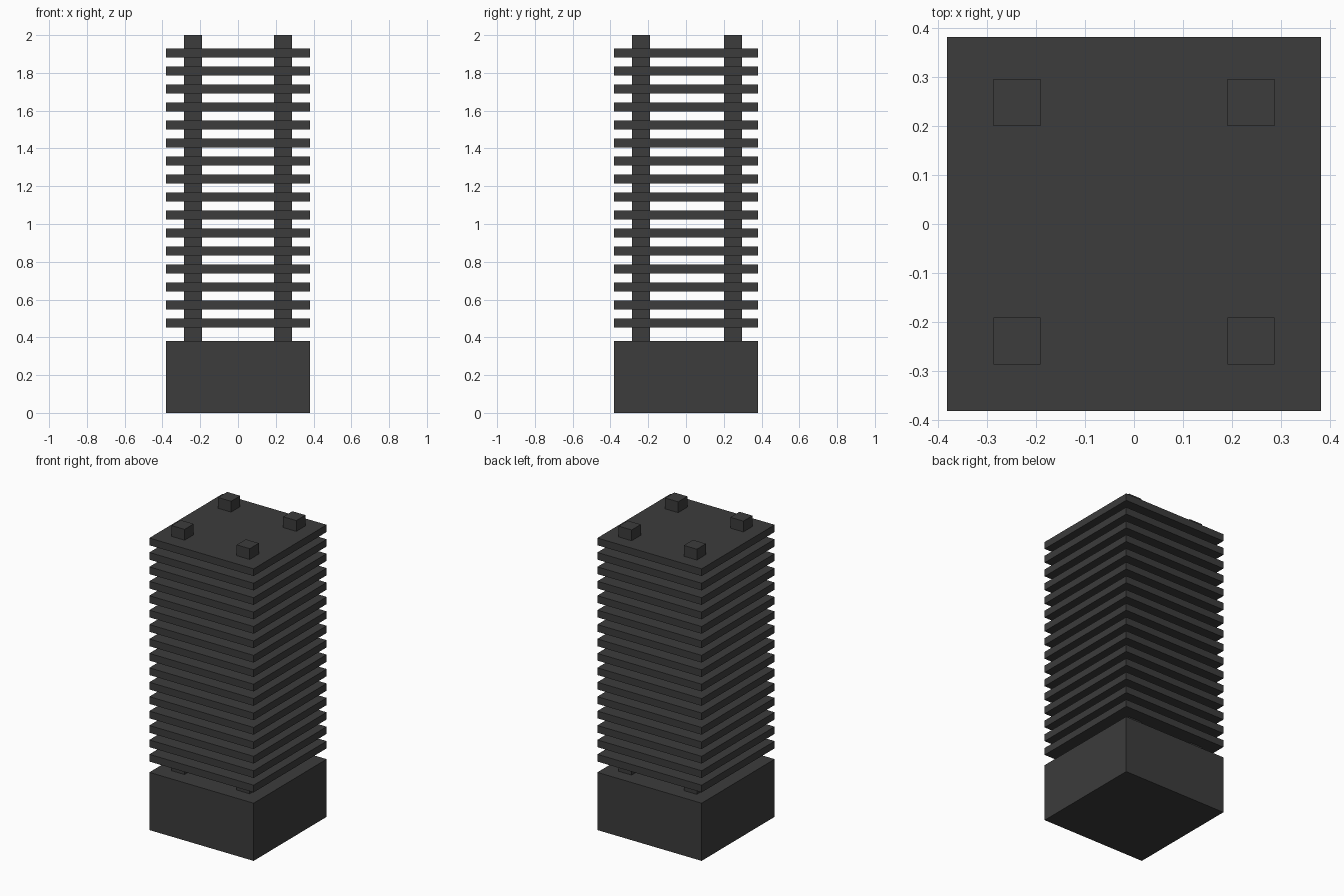
import bpy

if "Cube" in bpy.data.objects:
    bpy.data.objects.remove(bpy.data.objects["Cube"])

U = 2 / 42  # module: the model is 42 modules tall

dark = bpy.data.materials.new("dark_grey")
dark.diffuse_color = (0.045, 0.045, 0.045, 1)
dark.use_nodes = True
dark.node_tree.nodes["Principled BSDF"].inputs["Base Color"].default_value = dark.diffuse_color


def box(name, center, size):
    bpy.ops.mesh.primitive_cube_add(size=1, location=center)
    ob = bpy.context.object
    ob.name = name
    ob.scale = size
    bpy.ops.object.transform_apply(location=False, rotation=False, scale=True)
    ob.data.materials.append(dark)
    return ob


# Solid plinth
box("base_block", (0, 0, 4 * U), (16 * U, 16 * U, 8 * U))

# Stack of 16 thin floor slabs
slab = box("floor_slabs", (0, 0, 10 * U), (16 * U, 16 * U, U))
stack = slab.modifiers.new("stack", 'ARRAY')
stack.count = 16
stack.use_relative_offset = False
stack.use_constant_offset = True
stack.constant_offset_displace = (0, 0, 2 * U)

# Four columns running through the slabs; the back pair sits slightly further out
for side, sx in (("left", -1), ("right", 1)):
    for end, y in (("front", -5 * U), ("back", 5.2 * U)):
        box(f"{end}_{side}_column", (sx * 5 * U, y, 25 * U), (2 * U, 2 * U, 34 * U))
